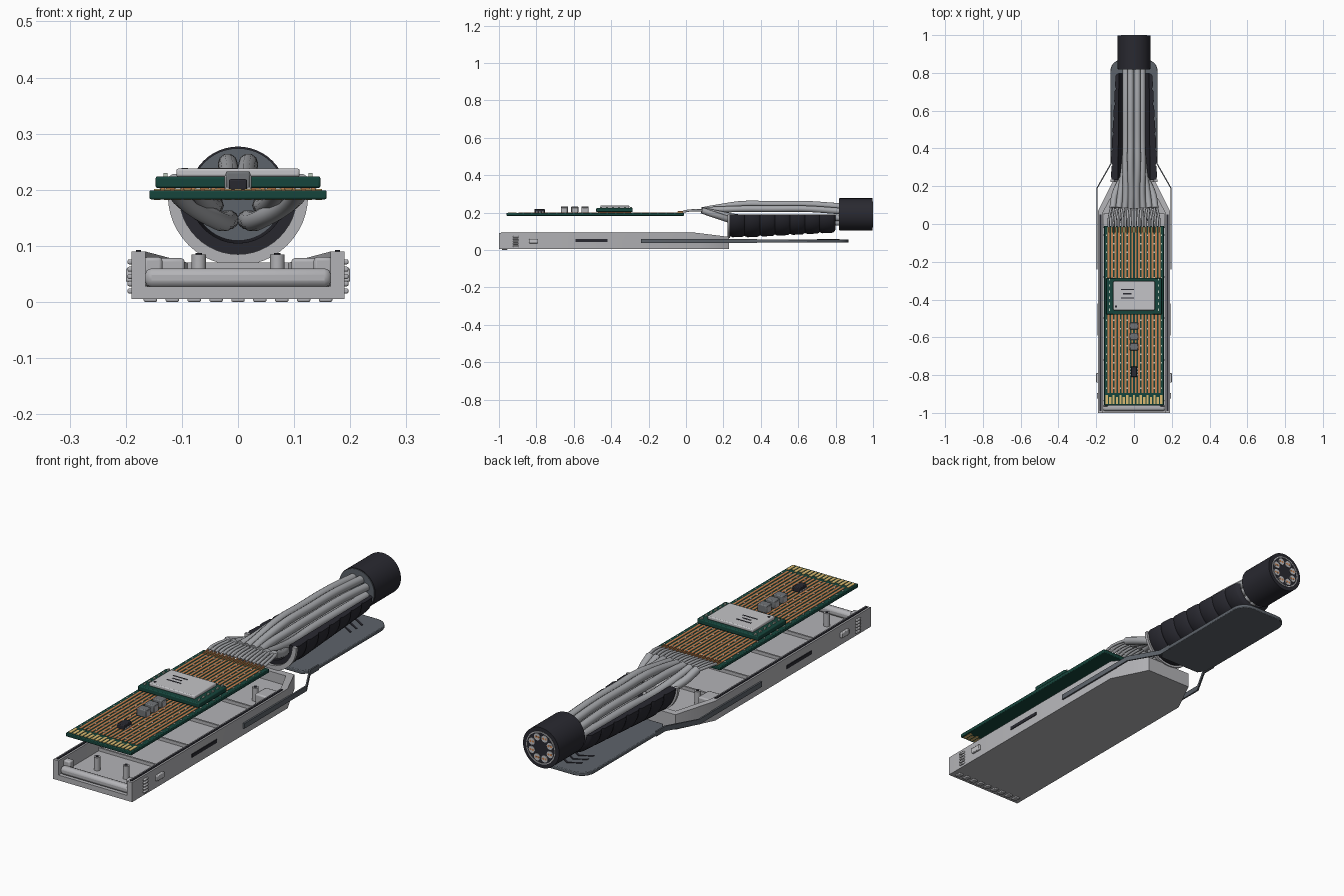
import bpy, bmesh, math
from mathutils import Vector

if "Cube" in bpy.data.objects:
    bpy.data.objects.remove(bpy.data.objects["Cube"])


def material(name, *rgb):
    m = bpy.data.materials.new(name)
    m.use_nodes = True
    m.diffuse_color = (*rgb, 1)
    b = next(n for n in m.node_tree.nodes if n.type == 'BSDF_PRINCIPLED')
    b.inputs["Base Color"].default_value = (*rgb, 1)
    return m


METAL = material("light metal", .45, .45, .47)
LID = material("pale lid", .55, .55, .57)
WIRE = material("wire grey", .38, .39, .41)
SLATE = material("slate", .11, .125, .145)
DARK = material("dark rubber", .022, .022, .03)
GREEN = material("board green", .008, .06, .045)
COPPER = material("copper", .58, .22, .08)
GOLD = material("gold", .72, .5, .17)
PALE = material("pale solder", .5, .58, .5)
CHIP = material("component grey", .16, .17, .18)


def finish(name, bm, mat, bevel=0):
    bmesh.ops.recalc_face_normals(bm, faces=bm.faces)
    me = bpy.data.meshes.new(name)
    bm.to_mesh(me)
    bm.free()
    ob = bpy.data.objects.new(name, me)
    bpy.context.collection.objects.link(ob)
    me.materials.append(mat)
    if bevel:
        mod = ob.modifiers.new("rounded", 'BEVEL')
        mod.width, mod.segments = bevel, 2
    bpy.ops.object.select_all(action='DESELECT')
    ob.select_set(True)
    bpy.context.view_layer.objects.active = ob
    bpy.ops.object.shade_smooth_by_angle(angle=math.radians(35))
    return ob


def boxes(name, mat, spans, bevel=0):
    """Each span is x0, x1, y0, y1, z0, z1."""
    bm = bmesh.new()
    for x0, x1, y0, y1, z0, z1 in spans:
        for v in bmesh.ops.create_cube(bm, size=1)["verts"]:
            v.co = (x1 if v.co.x > 0 else x0, y1 if v.co.y > 0 else y0,
                    z1 if v.co.z > 0 else z0)
    return finish(name, bm, mat, bevel)


def both(*spans):
    """Add the mirror image of each span across x = 0."""
    return list(spans) + [(-s[1], -s[0], *s[2:]) for s in spans]


def prism(name, mat, pts, z0, z1, bevel=0):
    bm = bmesh.new()
    face = bm.faces.new([bm.verts.new((x, y, z0)) for x, y in pts])
    top = bmesh.ops.extrude_face_region(bm, geom=[face])["geom"]
    bmesh.ops.translate(bm, vec=(0, 0, z1 - z0), verts=[v for v in top if isinstance(v, bmesh.types.BMVert)])
    return finish(name, bm, mat, bevel)


def wall(name, mat, stations, z0):
    """Open wall; each station is outer xy, inner xy, top height."""
    bm = bmesh.new()
    rings = [[bm.verts.new((*p, z)) for p, z in ((o, z0), (o, t), (i, t), (i, z0))]
             for o, i, t in stations]
    for a, b in zip(rings, rings[1:]):
        for k in range(4):
            bm.faces.new((a[k], a[k - 1], b[k - 1], b[k]))
    bm.faces.new(rings[0])
    bm.faces.new(rings[-1])
    return finish(name, bm, mat)


AXIS = .19


def lathe(name, mat, profile, half=False, steps=48):
    """Turn a closed (radius, y) profile about the cable axis; half keeps the lower side."""
    bm = bmesh.new()
    n = steps // 2 + 1 if half else steps
    rings = []
    for i in range(n):
        a = math.pi + math.tau * i / steps
        rings.append([bm.verts.new((r * math.cos(a), y, AXIS + r * math.sin(a))) for r, y in profile])
    for i in range(n - 1 if half else n):
        a, b = rings[i], rings[(i + 1) % n]
        for k in range(len(profile)):
            bm.faces.new((a[k], a[k - 1], b[k - 1], b[k]))
    if half:
        bm.faces.new(rings[0])
        bm.faces.new(rings[-1])
    return finish(name, bm, mat)


def cylinders(name, mat, radius, ends, seg=16):
    bm = bmesh.new()
    for p, q in ends:
        p, q = Vector(p), Vector(q)
        d = q - p
        mat4 = d.to_track_quat('Z', 'Y').to_matrix().to_4x4()
        mat4.translation = (p + q) / 2
        bmesh.ops.create_cone(bm, cap_ends=True, segments=seg, radius1=radius,
                              radius2=radius, depth=d.length, matrix=mat4)
    return finish(name, bm, mat)


def tubes(name, mat, radius, paths):
    cu = bpy.data.curves.new(name, 'CURVE')
    cu.dimensions = '3D'
    cu.bevel_depth, cu.bevel_resolution, cu.resolution_u, cu.use_fill_caps = radius, 3, 8, True
    for path in paths:
        s = cu.splines.new('BEZIER')
        s.bezier_points.add(len(path) - 1)
        for bp, co in zip(s.bezier_points, path):
            bp.co = co
            bp.handle_left_type = bp.handle_right_type = 'AUTO'
    cu.materials.append(mat)
    ob = bpy.data.objects.new(name, cu)
    bpy.context.collection.objects.link(ob)
    bpy.ops.object.select_all(action='DESELECT')
    ob.select_set(True)
    bpy.context.view_layer.objects.active = ob
    bpy.ops.object.convert(target='MESH')
    bpy.ops.object.shade_smooth_by_angle(angle=math.radians(40))


# Lower housing: floor, tapering side walls, rear saddle and rounded front lip
side = [(.19, -1), (.19, .07), (.11, .23)]
prism("housing_floor", METAL, side + [(-x, y) for x, y in reversed(side)], .005, .028)
stations = [((.19, -1), (.165, -1), .09), ((.19, .07), (.165, .06), .09), ((.11, .23), (.09, .2), .07)]
mirrored = [((-o[0], o[1]), (-i[0], i[1]), t) for o, i, t in reversed(stations)]
wall("housing_walls", METAL, stations + mirrored, .02)
boxes("front_lip", METAL, [(-.166, .166, -.99, -.955, .026, .06)], .012)
boxes("front_corners", METAL, both((.135, .168, -.965, -.935, .028, .08)), .006)
boxes("rear_seats", METAL, both((.095, .166, -.02, .055, .028, .078)), .006)
boxes("floor_ribs", METAL, [(-.165, .165, y - .004, y + .004, .028, .042) for y in (-.72, -.5, -.28, -.06)])
cylinders("standoffs", METAL, .013, [((x, y, .028), (x, y, .085)) for x in (-.07, .07) for y in (-.87, .02)])
cylinders("standoff_holes", DARK, .006, [((x, y, .084), (x, y, .087)) for x in (-.07, .07) for y in (-.87, .02)])
boxes("wall_gaskets", DARK, both((.173, .182, -.99, .05, .088, .093)))
boxes("side_slots", DARK, both((.185, .193, -.59, -.42, .043, .058)))
boxes("side_latches", LID, both((.185, .2, -.84, -.79, .036, .06)), .003)
boxes("side_grips", METAL, both(*[(.185, .197, -.925, -.895, z, z + .009) for z in (.015, .028, .041, .054, .067)]), .003)
boxes("bottom_grips", METAL, [(.039 * i - .012, .039 * i + .012, -.985, -.955, 0, .01) for i in range(-4, 5)], .003)

# Pull tab and the strap that links it to the housing
corner = [(.125 - .06 * (1 - math.cos(a)), .81 + .06 * math.sin(a)) for a in [math.pi / 12 * k for k in range(7)]]
tab = [(.1, .3), (.125, .34)] + corner
prism("pull_tab", SLATE, tab + [(-x, y) for x, y in reversed(tab)], .04, .056, .003)
for sign, label in ((1, "left"), (-1, "right")):
    wall(label + "_strap", SLATE, [((sign * x, y), (sign * (x - .007), y), .059)
                                  for x, y in ((.199, -.24), (.199, .19), (.125, .32), (.125, .38))], .037)
for i in range(3):
    y = .7 + .04 * i
    chevron = [(-.05, y), (0, y + .03), (.05, y), (.05, y + .01), (0, y + .04), (-.05, y + .01)]
    prism("tab_chevron", DARK, chevron, .054, .058)

# Half-shell strain relief with stepped ribs, and its metal collar
profile = [(.085, .232)]
COUNT = 7
for i in range(COUNT):
    y = .235 + .08 * i
    r = .122 - .03 * (max(0, i - 1) / COUNT)
    profile += [(r - .006, y), (r, y + .015), (r - .003, y + .07), (r - .009, y + .078)]
profile += [(.08, .8)]
lathe("strain_relief", DARK, profile, half=True)
lathe("strain_relief_collar", METAL, [(.105, .222), (.125, .222), (.125, .235), (.105, .235)], half=True)

# Cable jacket, shield ring and core ends
cylinders("cable_jacket", DARK, .087, [((0, .82, AXIS), (0, .997, AXIS))], 48)
cylinders("jacket_front_face", SLATE, .084, [((0, .817, AXIS), (0, .822, AXIS))], 48)
lathe("shield_ring", LID, [(.066, .99), (.07, .99), (.07, 1), (.066, 1)])
angles = [math.pi / 8 + math.pi / 4 * k for k in range(8)]
cores = [(.047 * math.cos(a), AXIS + .047 * math.sin(a)) for a in angles]
cylinders("core_ends", LID, .015, [((x, .99, z), (x, .9995, z)) for x, z in cores])
cylinders("core_centres", COPPER, .005,
          [((x + d * .6, .99, z), (x + d * .6, 1, z)) for x, z in cores for d in (-.01, .01)], 10)

# Eight wires fan out from the cable to the rear of the board
lanes = [.018, .053, .089, .125]
wires, leads, tips = [], [], []
for sign in (-1, 1):
    ring = sorted([c for c in cores if c[0] * sign > 0], key=lambda c: -c[1])
    for lane, (cx, cz) in zip(lanes, ring):
        x = sign * lane
        z = cz + (.012 if cz > AXIS else 0)
        wires.append([(x * .9, .085, .212), (x * .8, .16, .6 * .212 + .4 * z),
                      (cx + .18 * (x - cx), .3, z), (cx, .45, z), (cx, .64, z), (cx, .825, cz)])
        for d in (-.009, .009):
            leads.append([(x + d, -.015, .205), (x + d, .02, .211), (x * .9 + d * .7, .095, .212)])
            tips.append(((x + d, -.045, .203), (x + d, -.01, .205)))
tubes("wires", WIRE, .0175, wires)
tubes("wire_leads", WIRE, .0065, leads)
cylinders("lead_tips", COPPER, .004, tips, 8)

# Circuit board with traces, vias and contact pads
boxes("circuit_board", GREEN, [(-.158, .158, -.96, -.01, .183, .199)], .003)
boxes("traces", COPPER, [(s * l + d - .005, s * l + d + .005, -.895, -.035, .198, .2005)
                         for s in (-1, 1) for l in lanes for d in (-.009, .009)])
boxes("vias", PALE, [(x - .003, x + .003, y - .004, y + .004, .198, .201)
                     for l in (.0355, .071, .107, .146) for x in (-l, l)
                     for y in [-.87 + .045 * k for k in range(19)]])
boxes("edge_contacts", GOLD, [(.018 * i - .006, .018 * i + .006, -.952, -.905 - .01 * (i % 2), z, z + .003)
                              for i in range(-8, 9) for z in (.1815, .198)])
boxes("rear_contacts", GOLD, [(s * l + d - .006, s * l + d + .006, -.045, -.015, .199, .2015)
                              for s in (-1, 1) for l in lanes for d in (-.009, .009)])

# Processor carrier, lid and surface components
boxes("chip_carrier", GREEN, [(-.147, .147, -.48, -.285, .203, .224)], .004)
boxes("carrier_joints", COPPER, [(.03 * i - .008, .03 * i + .008, -.47, -.295, .199, .204) for i in range(-4, 5)])
boxes("chip_lid", LID, [(-.11, .11, -.457, -.303, .223, .238)], .004)
boxes("carrier_pads", PALE, both(*[(.126, .133, y, y + .012, .223, .23) for y in [-.46 + .032 * k for k in range(6)]]))
boxes("lid_dashes", DARK, [(-.035 - w, -.035 + w, y, y + .006, .237, .239)
                           for w, y in ((.035, -.35), (.022, -.372), (.035, -.394))])
cylinders("lid_dot", DARK, .006, [((-.095, -.437, .236), (-.095, -.437, .239))])
boxes("capacitors", CHIP, [(-.022, .022, y - .019, y + .019, .199, .233) for y in (-.54, -.595, -.65)], .004)
boxes("capacitor_ends", METAL, both(*[(.014, .024, y - .016, y + .016, .199, .226) for y in (-.54, -.595, -.65)]), .002)
boxes("small_chip", DARK, [(-.016, .016, -.81, -.755, .199, .219)], .003)
boxes("small_chip_legs", METAL, both(*[(.014, .022, y, y + .008, .199, .205) for y in (-.802, -.786, -.77)]))
